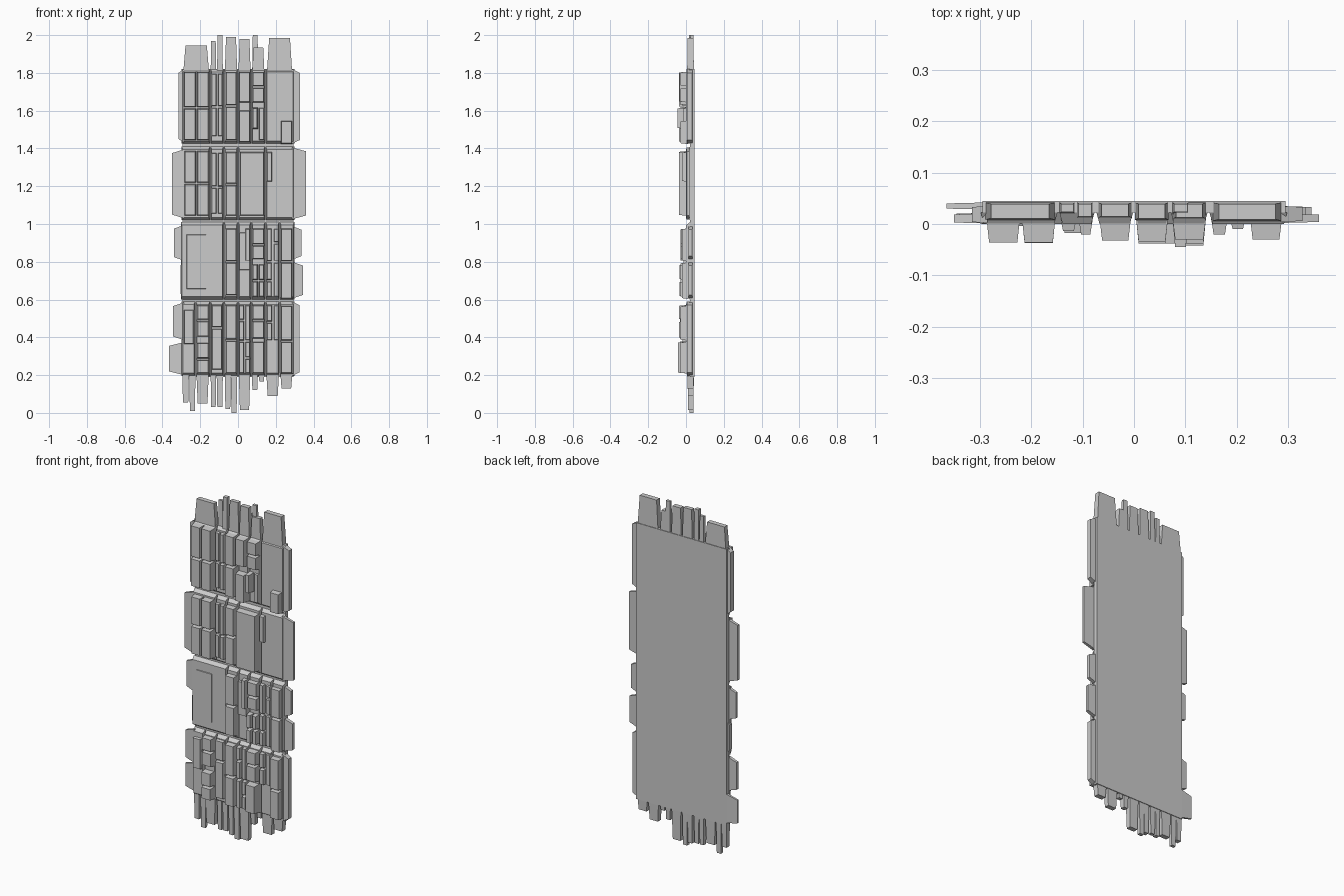
import bpy, bmesh

BACK, DECK, FACE = 0.045, 0.022, 0.0     # y of rear face, recessed deck, panel face
ORDER = {'x': (2, 0, 1), 'y': (0, 2, 1), 'z': (0, 1, 2)}


def frustum(bm, axis, lo, hi, a0, a1, b0, b1, ia, ib=None):
    """Tapered box along an axis; the tip rectangle is inset by ia, ib."""
    ib = ia if ib is None else ib
    ia, ib = min(ia, (a1 - a0) * .4), min(ib, (b1 - b0) * .4)
    rings = []
    for h, p, q in ((lo, 0, 0), (hi, ia, ib)):
        ring = []
        for a, b in ((a0+p, b0+q), (a1-p, b0+q), (a1-p, b1-q), (a0+p, b1-q)):
            co = {'x': (h, a, b), 'y': (a, h, b), 'z': (a, b, h)}[axis]
            ring.append(bm.verts.new(co))
        rings.append(ring)
    bm.faces.new(rings[0][::-1])
    bm.faces.new(rings[1])
    for i in range(4):
        j = (i + 1) % 4
        bm.faces.new((rings[0][i], rings[0][j], rings[1][j], rings[1][i]))


def finish(name, bm):
    bmesh.ops.recalc_face_normals(bm, faces=bm.faces)
    me = bpy.data.meshes.new(name)
    bm.to_mesh(me)
    bm.free()
    bpy.context.collection.objects.link(bpy.data.objects.new(name, me))


# Back plate
bm = bmesh.new()
frustum(bm, 'y', BACK, DECK, -.295, .295, .19, 1.82, 0.0)
finish("back_plate", bm)

# Front panels: rows of (z0, z1) with column edges
ROWS = {
    "bottom_panels": (.195, .59, [-.3, -.225, -.147, -.075, 0, .07, .145, .22, .3]),
    "lower_panels": (.6, 1.01, [-.305, -.075, 0, .07, .145, .22, .3]),
    "middle_panels": (1.02, 1.41, [-.3, -.147, -.075, 0, .145, .3]),
    "upper_panels": (1.425, 1.82, [-.3, -.147, -.075, 0, .07, .145, .3]),
}
for name, (z0, z1, xs) in ROWS.items():
    bm = bmesh.new()
    for a, b in zip(xs, xs[1:]):
        frustum(bm, 'y', DECK, FACE, a + .002, b - .002, z0, z1, .006, .015)
    finish(name, bm)

# Raised blocks: (x0, x1, front y, z cuts of the stacked blocks)
BOTTOM = [
    (-.287, -.232, -.015, (.36, .55)),
    (-.218, -.153, -.036, (.205, .285, .375)), (-.218, -.153, -.03, (.4, .49, .575)),
    (-.14, -.083, -.018, (.225, .45, .575)),
    (-.067, -.006, -.032, (.205, .385, .575)),
    (.004, .033, -.028, (.205, .38, .49, .575)),
    (.037, .066, -.022, (.205, .29, .38, .575)),
    (.075, .14, -.042, (.205, .38)), (.075, .14, -.036, (.39, .49, .575)),
    (.15, .182, -.02, (.38, .48, .575)), (.187, .217, -.008, (.38, .575)),
    (.226, .288, -.03, (.205, .38, .57)),
]
LOWER = [
    (-.275, -.165, -.004, (.65, .95)),
    (-.067, -.006, -.028, (.62, .8, .98)),
    (.004, .066, -.012, (.75, .96)), (.037, .066, -.026, (.8, .98)),
    (.075, .106, -.034, (.61, .7, .79)), (.11, .14, -.03, (.61, .7, .79)),
    (.075, .14, -.026, (.81, .89, .98)),
    (.15, .18, -.02, (.61, .7, .8, .98)), (.187, .217, -.01, (.61, .8, .9, .98)),
    (.226, .288, -.022, (.6, .8, .98)),
]
MIDDLE = [
    (-.285, -.222, -.034, (1.04, 1.215, 1.39)),
    (-.218, -.153, -.037, (1.04, 1.215, 1.39)),
    (-.143, -.112, -.014, (1.05, 1.195, 1.38)),
    (-.108, -.08, -.02, (1.05, 1.195, 1.38)),
    (-.067, -.006, -.03, (1.04, 1.21, 1.385)),
    (.008, .14, -.038, (1.04, 1.385)),
    (.15, .182, -.02, (1.22, 1.385)),
]
UPPER = [
    (-.287, -.222, -.036, (1.44, 1.615, 1.81)),
    (-.218, -.153, -.036, (1.44, 1.615, 1.81)),
    (-.143, -.112, -.014, (1.46, 1.62, 1.8)), (-.108, -.08, -.02, (1.46, 1.62, 1.8)),
    (-.067, -.006, -.032, (1.44, 1.625, 1.81)),
    (.004, .066, -.038, (1.43, 1.605)), (.004, .066, -.035, (1.64, 1.81)),
    (.075, .106, -.045, (1.5, 1.62)), (.11, .14, -.012, (1.44, 1.62)),
    (.075, .14, -.03, (1.64, 1.725, 1.81)),
    (.226, .288, -.03, (1.42, 1.55)),
]
for name, table in (("bottom_blocks", BOTTOM), ("lower_blocks", LOWER),
                    ("middle_blocks", MIDDLE), ("upper_blocks", UPPER)):
    bm = bmesh.new()
    for x0, x1, y, cuts in table:
        for a, b in zip(cuts, cuts[1:]):
            frustum(bm, 'y', DECK * .5, y, x0, x1, a + .003, b - .003, .005)
    finish(name, bm)

# Side wings: (tip x, z0, z1, y front, y back)
WINGS = [
    (-.365, .2, .375, .028, .042), (-.345, .385, .585, .002, .022),
    (-.34, .805, .995, .003, .022), (-.305, .61, .8, .005, .03),
    (-.35, 1.03, 1.395, .001, .02), (-.315, 1.43, 1.82, .002, .035),
    (.325, .195, .59, .004, .035), (.345, .605, .8, .012, .035),
    (.335, .81, .99, .012, .035), (.36, 1.025, 1.405, .002, .02),
    (.328, 1.425, 1.82, .004, .035),
]
bm = bmesh.new()
for tip, z0, z1, y0, y1 in WINGS:
    root = .285 if tip > 0 else -.285
    frustum(bm, 'x', root, tip, y0, y1, z0, z1, .002, .02)
finish("side_wings", bm)

# End tabs: (x0, x1, tip z, y front)
TOP_TABS = [
    (-.29, -.153, 1.945, .008), (-.145, -.115, 1.97, .02), (-.111, -.08, 2.0, .012),
    (-.07, -.004, 1.99, .012), (.002, .067, 1.98, .008), (.075, .107, 2.0, .02),
    (.075, .14, 1.935, .01), (.153, .287, 1.985, .006),
]
BOTTOM_TABS = [
    (-.295, -.26, .055, .01), (-.258, -.225, .01, .018), (-.22, -.155, .05, .008),
    (-.145, -.115, .03, .012), (-.113, -.08, .03, .016), (-.07, -.038, .02, .01),
    (-.038, -.004, .0, .016), (.004, .065, .015, .008), (.073, .105, .12, .01),
    (.11, .14, .165, .015), (.15, .217, .09, .008), (.224, .288, .13, .006),
]
for name, root, tabs in (("top_tabs", 1.8, TOP_TABS), ("bottom_tabs", .21, BOTTOM_TABS)):
    bm = bmesh.new()
    for x0, x1, tip, y in tabs:
        frustum(bm, 'z', root, tip, x0, x1, y, .042, min(.012, (x1 - x0) * .1), .003)
    finish(name, bm)
